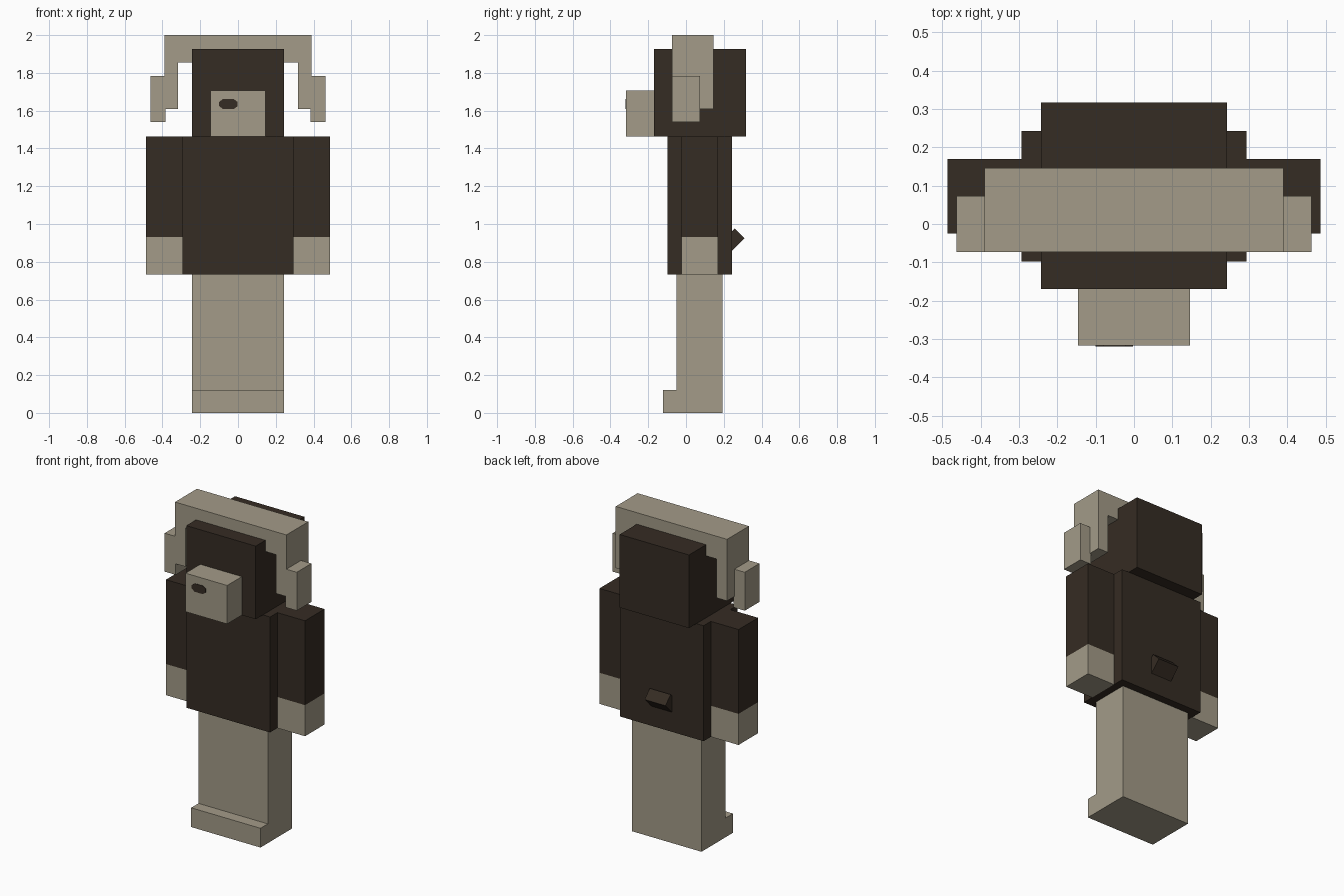
import bpy, bmesh
from math import radians
from mathutils import Matrix, Vector

if "Cube" in bpy.data.objects:
    bpy.data.objects.remove(bpy.data.objects["Cube"])


def make_material(name, rgb):
    mat = bpy.data.materials.new(name)
    mat.use_nodes = True
    mat.diffuse_color = (*rgb, 1)
    mat.node_tree.nodes["Principled BSDF"].inputs["Base Color"].default_value = (*rgb, 1)
    return mat


TAN = make_material("tan", (0.366, 0.328, 0.246))
BROWN = make_material("dark brown", (0.036, 0.025, 0.017))


def finish(name, bm, *mats):
    bmesh.ops.recalc_face_normals(bm, faces=bm.faces)
    mesh = bpy.data.meshes.new(name)
    bm.to_mesh(mesh)
    bm.free()
    for mat in mats:
        mesh.materials.append(mat)
    obj = bpy.data.objects.new(name, mesh)
    bpy.context.collection.objects.link(obj)
    return obj


def box_bm(x, y, z):
    """Box mesh from (min, max) ranges."""
    bm = bmesh.new()
    ranges = (x, y, z)
    size = Matrix.Diagonal([b - a for a, b in ranges] + [1])
    centre = Matrix.Translation([(a + b) / 2 for a, b in ranges])
    bmesh.ops.create_cube(bm, size=1, matrix=centre @ size)
    return bm


def box(name, x, y, z, mat):
    return finish(name, box_bm(x, y, z), mat)


def prism(name, points, axis, span, mat):
    """Extrude an outline along x (points are y, z) or y (points are x, z)."""
    bm = bmesh.new()
    place = (lambda p: (span[0], *p)) if axis == "x" else (lambda p: (p[0], span[0], p[1]))
    face = bm.faces.new([bm.verts.new(place(p)) for p in points])
    geom = bmesh.ops.extrude_face_region(bm, geom=[face])["geom"]
    depth = span[1] - span[0]
    step = Vector((depth, 0, 0)) if axis == "x" else Vector((0, depth, 0))
    bmesh.ops.translate(bm, vec=step, verts=[g for g in geom if isinstance(g, bmesh.types.BMVert)])
    return finish(name, bm, mat)


# Legs with the foot ledge in front
prism("legs", [(-0.122, 0), (0.192, 0), (0.192, 0.733), (-0.049, 0.733),
               (-0.049, 0.122), (-0.122, 0.122)], "x", (-0.243, 0.243), TAN)

# Body, head and muzzle
box("torso", (-0.293, 0.293), (-0.098, 0.243), (0.733, 1.464), BROWN)
box("head", (-0.243, 0.243), (-0.17, 0.317), (1.464, 1.927), BROWN)
box("muzzle", (-0.146, 0.146), (-0.317, -0.17), (1.464, 1.708), TAN)

# Nostril plate on the right half of the muzzle
nostril = [(-0.1, 1.624), (-0.08, 1.609), (-0.022, 1.609), (-0.002, 1.624),
           (-0.002, 1.646), (-0.022, 1.661), (-0.08, 1.661), (-0.1, 1.646)]
prism("nostril", nostril, "y", (-0.32, -0.315), BROWN)

# Headpiece arching over the head
right_half = [(-0.317, 1.61), (-0.39, 1.61), (-0.39, 2.0)]
arch = ([(-0.317, 1.856)] + right_half
        + [(-x, z) for x, z in reversed(right_half)] + [(0.317, 1.856)])
prism("headpiece", arch, "y", (-0.073, 0.146), TAN)

for side, name in ((1, "left"), (-1, "right")):
    # Hanging ends of the headpiece
    box(name + "_headpiece_end", sorted((side * 0.385, side * 0.463)), (-0.073, 0.073),
        (1.54, 1.783), TAN)
    # Arm with a tan hand
    bm = box_bm(sorted((side * 0.293, side * 0.487)), (-0.025, 0.17), (0.733, 1.464))
    wrist = 0.93
    bmesh.ops.bisect_plane(bm, geom=bm.verts[:] + bm.edges[:] + bm.faces[:],
                           plane_co=(0, 0, wrist), plane_no=(0, 0, 1))
    for face in bm.faces:
        face.material_index = int(face.calc_center_median().z < wrist)
    finish(name + "_arm", bm, BROWN, TAN)

# Stubby tail, tilted out of the back
bm = box_bm((-0.073, 0.073), (-0.13, 0), (-0.0365, 0.0365))
bmesh.ops.transform(bm, verts=bm.verts, matrix=Matrix.Translation((0, 0.284, 0.95))
                    @ Matrix.Rotation(radians(45), 4, "X"))
finish("tail", bm, BROWN)
